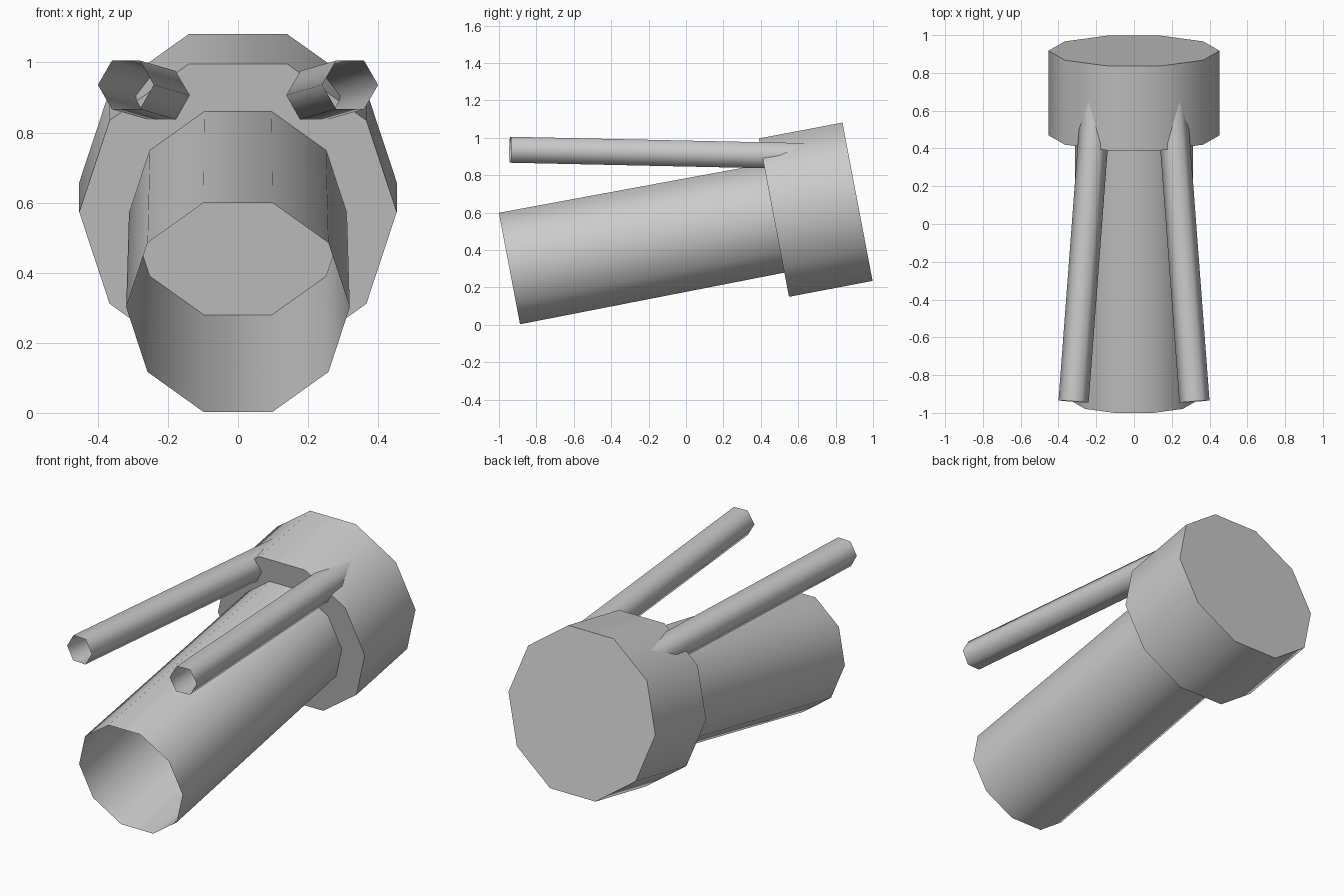
import bpy, bmesh, math
from mathutils import Vector, Matrix

if "Cube" in bpy.data.objects:
    bpy.data.objects.remove(bpy.data.objects["Cube"])

grey = bpy.data.materials.new("plain_grey")
grey.diffuse_color = (0.6, 0.6, 0.6, 1)
grey.use_nodes = True
grey.node_tree.nodes["Principled BSDF"].inputs["Base Color"].default_value = grey.diffuse_color


def tube(name, start, end, r0, r1, sides, capped):
    """Single-walled prism along start-end with a flat facet on top."""
    start, end = Vector(start), Vector(end)
    axis = (end - start).normalized()
    side = axis.cross(Vector((0, 0, 1))).normalized()
    up = side.cross(axis)
    bm = bmesh.new()
    rings = []
    for centre, r in ((start, r0), (end, r1)):
        ring = []
        for i in range(sides):
            a = 2 * math.pi * (i + 0.5) / sides
            ring.append(bm.verts.new(centre + r * (math.sin(a) * side + math.cos(a) * up)))
        rings.append(ring)
    for i in range(sides):
        j = (i + 1) % sides
        bm.faces.new((rings[0][i], rings[0][j], rings[1][j], rings[1][i]))
    if capped:
        bm.faces.new(rings[0])
        bm.faces.new(rings[1])
    bmesh.ops.recalc_face_normals(bm, faces=bm.faces)
    # An open shell should face away from its axis
    f = min(bm.faces, key=lambda f: abs(f.normal.dot(axis)))
    if f.normal.dot(f.calc_center_median() - (start + end) / 2) < 0:
        bmesh.ops.reverse_faces(bm, faces=bm.faces)
    me = bpy.data.meshes.new(name)
    bm.to_mesh(me)
    bm.free()
    me.materials.append(grey)
    ob = bpy.data.objects.new(name, me)
    bpy.context.collection.objects.link(ob)
    bpy.ops.object.select_all(action='DESELECT')
    ob.select_set(True)
    bpy.context.view_layer.objects.active = ob
    bpy.ops.object.shade_smooth_by_angle(angle=math.radians(65))
    return ob


# Wide open barrel, tilted up towards the back
tube("main_barrel", (0, -0.944, 0.301), (0, 0.473, 0.570), 0.319, 0.311, 10, False)

# Closed drum behind the barrel
tube("rear_drum", (0, 0.470, 0.573), (0, 0.917, 0.658), 0.453, 0.453, 10, True)

# Two thin open pipes converging into the drum
for s, label in ((-1, "left"), (1, "right")):
    tube(label + "_pipe", (s * 0.32, -0.94, 0.936), (s * 0.195, 0.72, 0.900),
         0.08, 0.08, 6, False)
